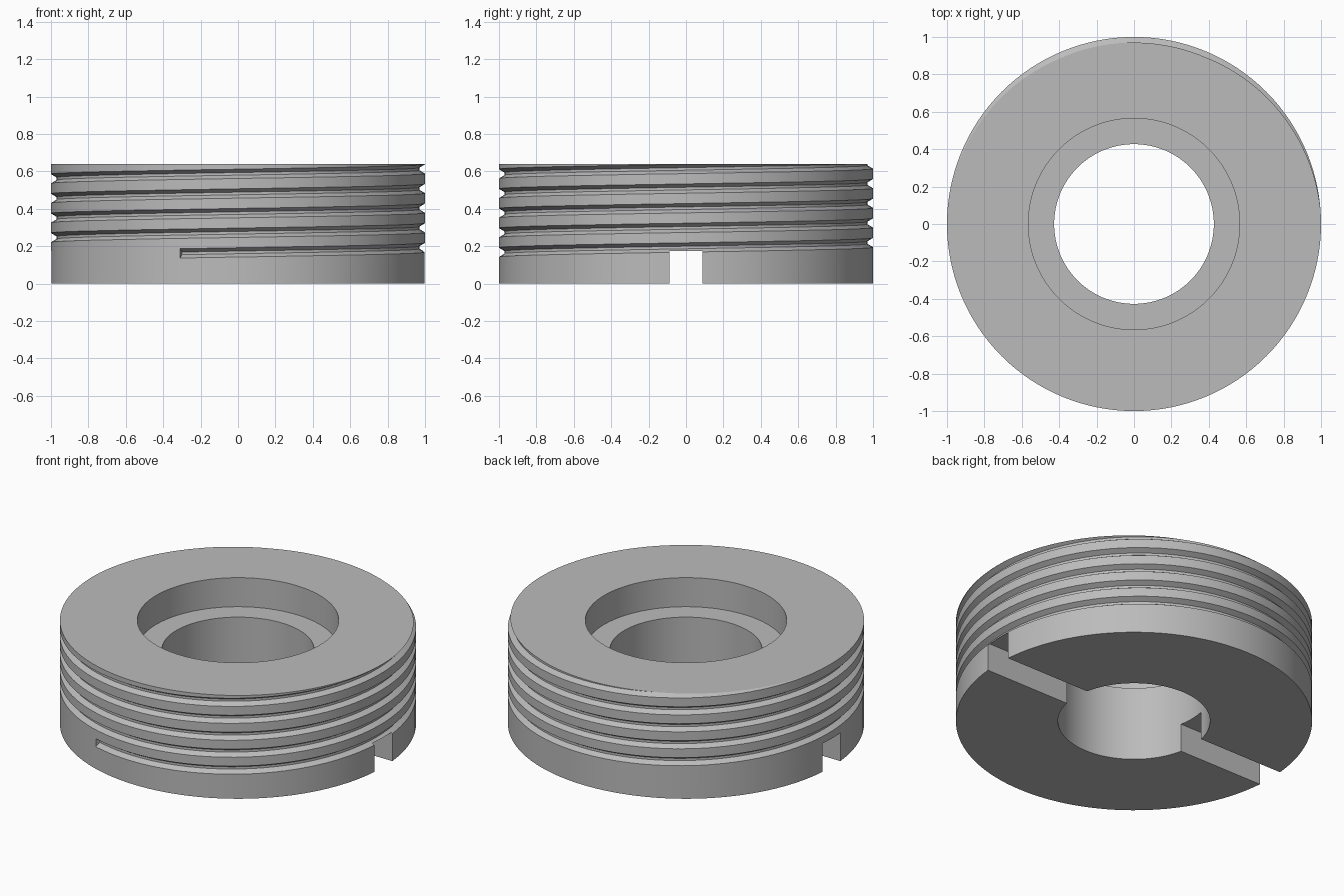
import bpy, bmesh
from math import sin, cos, tau, radians

cube = bpy.data.objects.get("Cube")
if cube:
    bpy.data.objects.remove(cube)

SEGMENTS = 128
HEIGHT = 0.64
PITCH = 0.105

steel = bpy.data.materials.new("grey steel")
steel.use_nodes = True
steel.diffuse_color = (0.5, 0.5, 0.5, 1)
steel.node_tree.nodes["Principled BSDF"].inputs["Base Color"].default_value = (0.5, 0.5, 0.5, 1)


def make_object(name, bm):
    bmesh.ops.recalc_face_normals(bm, faces=bm.faces)
    mesh = bpy.data.meshes.new(name)
    bm.to_mesh(mesh)
    bm.free()
    mesh.materials.append(steel)
    obj = bpy.data.objects.new(name, mesh)
    bpy.context.collection.objects.link(obj)
    return obj


def bridge(bm, ring_a, ring_b):
    n = len(ring_a)
    for i in range(n):
        j = (i + 1) % n
        bm.faces.new((ring_a[i], ring_a[j], ring_b[j], ring_b[i]))


def ring_at(bm, profile, angle, lift=0.0):
    return [bm.verts.new((r * cos(angle), r * sin(angle), z + lift)) for r, z in profile]


# Body: revolved section with a stepped bore
section = [(0.427, 0), (1, 0), (1, HEIGHT), (0.565, HEIGHT), (0.565, 0.46), (0.427, 0.46)]
bm = bmesh.new()
rings = [ring_at(bm, section, tau * i / SEGMENTS) for i in range(SEGMENTS)]
for i in range(SEGMENTS):
    bridge(bm, rings[i - 1], rings[i])
body = make_object("threaded_ring", bm)

# Thread cutter: trapezoid swept up a helix, running out through the top face
groove = [(0.97, -0.007), (1.03, -0.043), (1.03, 0.043), (0.97, 0.007)]
start_angle, start_z, turns = radians(252), 0.162, 5
bm = bmesh.new()
steps = int(turns * SEGMENTS)
rings = [ring_at(bm, groove, start_angle + tau * i / SEGMENTS, start_z + PITCH * i / SEGMENTS)
         for i in range(steps + 1)]
for a, b in zip(rings, rings[1:]):
    bridge(bm, a, b)
bm.faces.new(rings[0])
bm.faces.new(rings[-1])
thread = make_object("thread_cutter", bm)

# Driver slot cutter across the underside
bm = bmesh.new()
bmesh.ops.create_cube(bm, size=1)
for v in bm.verts:
    v.co.x *= 2.4
    v.co.y *= 0.176
    v.co.z = 0.175 if v.co.z > 0 else -0.1
slot = make_object("slot_cutter", bm)

for cutter in (slot, thread):
    cut = body.modifiers.new(cutter.name, "BOOLEAN")
    cut.operation = "DIFFERENCE"
    cut.solver = "EXACT"
    cut.object = cutter
    cutter.hide_render = True

# Apply the cuts, then remove the helpers
bpy.context.view_layer.update()
depsgraph = bpy.context.evaluated_depsgraph_get()
body.data = bpy.data.meshes.new_from_object(body.evaluated_get(depsgraph))
body.data.name = "threaded_ring"
body.modifiers.clear()
for cutter in (slot, thread):
    bpy.data.objects.remove(cutter)

# Smooth walls with crisp edges
bpy.ops.object.select_all(action="DESELECT")
body.select_set(True)
bpy.context.view_layer.objects.active = body
bpy.ops.object.shade_smooth_by_angle(angle=radians(25))
